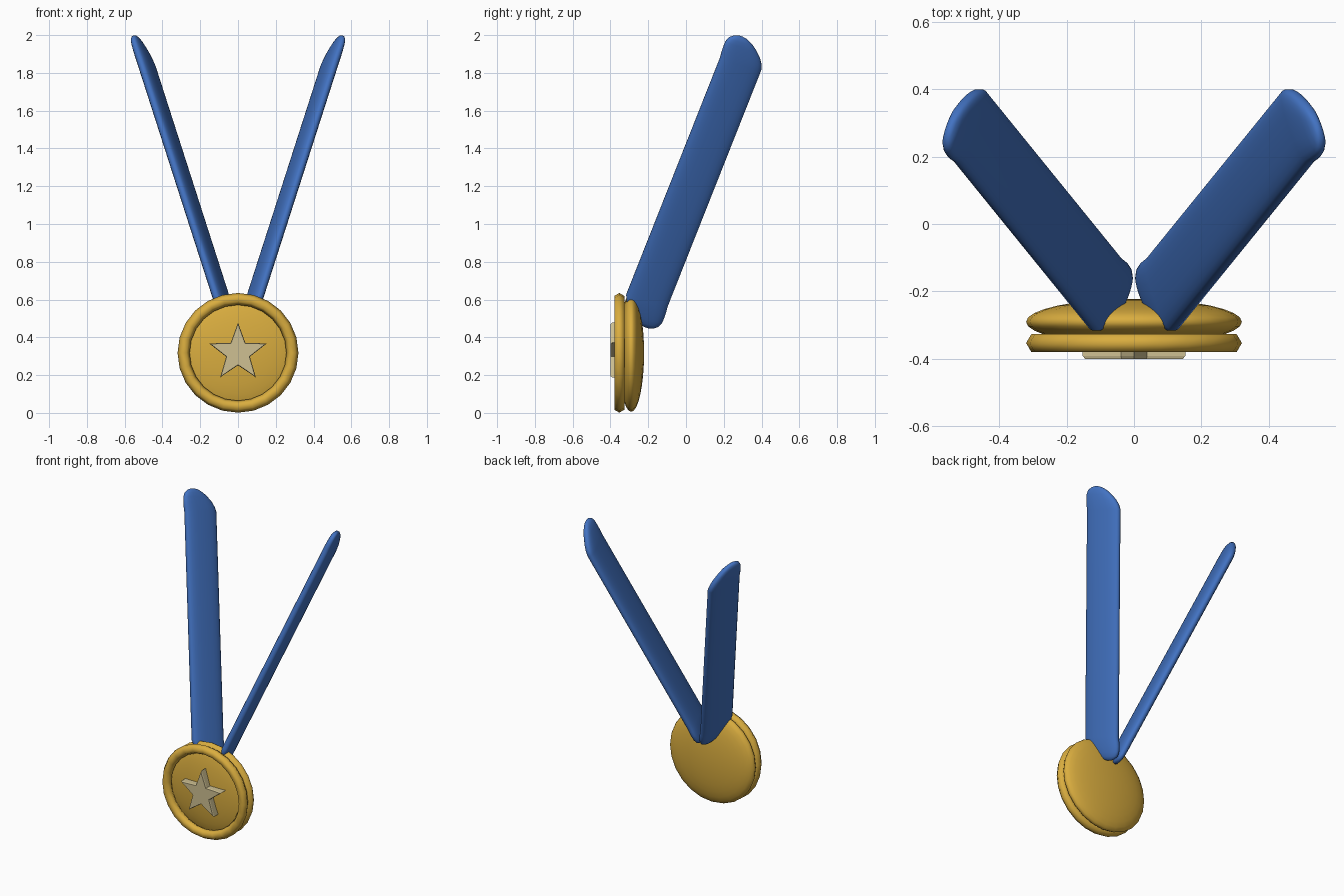
import bpy, bmesh, math
from mathutils import Vector, Matrix

if "Cube" in bpy.data.objects:
    bpy.data.objects.remove(bpy.data.objects["Cube"])


def material(name, rgb):
    m = bpy.data.materials.new(name)
    m.diffuse_color = (*rgb, 1)
    m.use_nodes = True
    m.node_tree.nodes["Principled BSDF"].inputs["Base Color"].default_value = m.diffuse_color
    return m


GOLD = material("gold", (0.70, 0.42, 0.05))
PALE = material("pale gold", (0.62, 0.53, 0.29))
BLUE = material("ribbon blue", (0.055, 0.17, 0.54))
CZ = 0.318  # height of the medal centre


def finish(name, bm, mat, angle=None):
    bmesh.ops.recalc_face_normals(bm, faces=bm.faces)
    me = bpy.data.meshes.new(name)
    bm.to_mesh(me)
    bm.free()
    me.materials.append(mat)
    ob = bpy.data.objects.new(name, me)
    bpy.context.collection.objects.link(ob)
    if angle:
        bpy.ops.object.select_all(action='DESELECT')
        ob.select_set(True)
        bpy.context.view_layer.objects.active = ob
        bpy.ops.object.shade_smooth_by_angle(angle=math.radians(angle))
    return ob


def bridge(bm, rings, loop=False):
    pairs = list(zip(rings, rings[1:])) + ([(rings[-1], rings[0])] if loop else [])
    for a, b in pairs:
        n = len(a)
        for i in range(n):
            j = (i + 1) % n
            bm.faces.new((a[i], a[j], b[j], b[i]))


# Medal body: flattened sphere facing front
bm = bmesh.new()
bmesh.ops.create_uvsphere(bm, u_segments=24, v_segments=16, radius=1,
                          matrix=Matrix.Translation((0, -0.29, CZ))
                          @ Matrix.Diagonal((0.32, 0.068, 0.312, 1))
                          @ Matrix.Rotation(math.pi / 2, 4, 'X'))
finish("medal_disc", bm, GOLD, 60)

# Raised rim: low-sided torus
bm = bmesh.new()
rings = []
for k in range(6):
    p = k * math.tau / 6
    r, y = 0.288 + 0.032 * math.cos(p), -0.353 - 0.031 * math.sin(p)
    rings.append([bm.verts.new((r * math.cos(i * math.tau / 24), y,
                                CZ + r * math.sin(i * math.tau / 24) * 0.99))
                  for i in range(24)])
bridge(bm, rings, loop=True)
finish("medal_rim", bm, GOLD, 65)

# Star emblem with a small chamfer on the front edge
bm = bmesh.new()
rings = []
for y, s in ((-0.34, 1), (-0.391, 1), (-0.40, 0.95)):
    ring = []
    for i in range(10):
        r = s * (0.066 if i % 2 else 0.160)
        a = math.pi / 2 + i * math.pi / 5
        ring.append(bm.verts.new((r * math.cos(a), y, CZ + r * math.sin(a))))
    rings.append(ring)
bridge(bm, rings)
for ring in (rings[0], rings[-1]):
    bm.faces.new(ring)
finish("star_emblem", bm, PALE)

# Ribbon straps: flat rounded section swept along a slant, with skewed domed ends
D = Vector((0.285, 0.352, 0.891)).normalized()
W = Vector((-0.33, 0.90, -0.29))
W = (W - D * W.dot(D)).normalized()
T = D.cross(W)
TOP = Vector((0.487, 0.29, 1.85))
BOTTOM = Vector((0.084, -0.207, 0.595))
# distance past the end, sideways shift, half width, half thickness
DOME = [(0, 0, 0.12, 0.031), (0.03, -0.008, 0.116, 0.030),
        (0.06, -0.019, 0.107, 0.028), (0.094, -0.036, 0.089, 0.025),
        (0.12, -0.048, 0.067, 0.021), (0.138, -0.054, 0.038, 0.014),
        (0.145, -0.055, 0.012, 0.005)]


def strap(name, side):
    bm = bmesh.new()
    stations = [(BOTTOM, -1, d) for d in reversed(DOME)] + [(TOP, 1, d) for d in DOME]
    rings = []
    for base, sign, (out, shift, hw, ht) in stations:
        ring = []
        for i in range(24):
            c, s = math.cos(i * math.tau / 24), math.sin(i * math.tau / 24)
            u = math.copysign(abs(c) ** 0.75, c) * hw
            v = math.copysign(abs(s) ** 0.75, s) * ht
            p = base + sign * (D * out + W * shift) + W * u + T * v
            ring.append(bm.verts.new((p.x * side, p.y, p.z)))
        rings.append(ring)
    bridge(bm, rings)
    bm.faces.new(rings[0])
    bm.faces.new(rings[-1])
    finish(name, bm, BLUE, 60)


strap("ribbon_right", 1)
strap("ribbon_left", -1)
